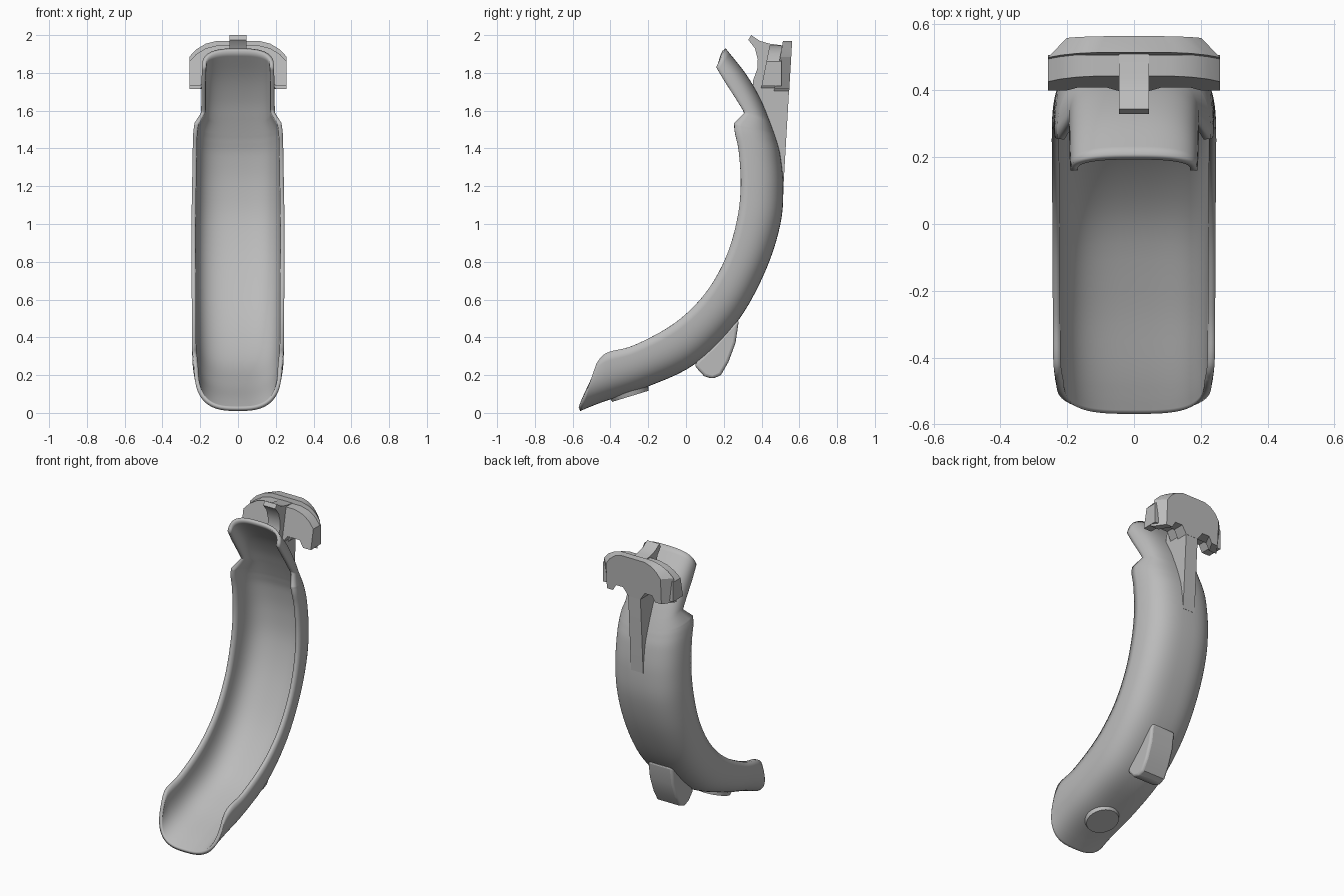
import bpy, bmesh, math
from mathutils import Vector, Matrix

cube = bpy.data.objects.get("Cube")
if cube:
    bpy.data.objects.remove(cube, do_unlink=True)

grey = bpy.data.materials.new("plain grey")
grey.use_nodes = True
grey.diffuse_color = (0.5, 0.5, 0.5, 1)
grey.node_tree.nodes["Principled BSDF"].inputs["Base Color"].default_value = (0.5, 0.5, 0.5, 1)


def finish(name, bm, angle=30, fix_normals=True):
    if fix_normals:
        bmesh.ops.recalc_face_normals(bm, faces=bm.faces)
    mesh = bpy.data.meshes.new(name)
    bm.to_mesh(mesh)
    bm.free()
    mesh.materials.append(grey)
    obj = bpy.data.objects.new(name, mesh)
    bpy.context.collection.objects.link(obj)
    bpy.ops.object.select_all(action='DESELECT')
    obj.select_set(True)
    bpy.context.view_layer.objects.active = obj
    bpy.ops.object.shade_smooth_by_angle(angle=math.radians(angle))
    return obj


def bridge(name, ring_a, ring_b):
    """Solid between two matching outlines."""
    bm = bmesh.new()
    a = [bm.verts.new(p) for p in ring_a]
    b = [bm.verts.new(p) for p in ring_b]
    bm.faces.new(a)
    bm.faces.new(b[::-1])
    for i in range(len(a)):
        k = (i + 1) % len(a)
        bm.faces.new((a[i], b[i], b[k], a[k]))
    return finish(name, bm)


def side_plate(name, outline, half):
    return bridge(name, [(-half, y, z) for y, z in outline],
                  [(half, y, z) for y, z in outline])


def smooth_chain(points, steps):
    """Catmull-Rom interpolation of the section list."""
    pts = [Vector(p) for p in points]
    pts = [2 * pts[0] - pts[1]] + pts + [2 * pts[-1] - pts[-2]]
    out = []
    for a, b, c, d in zip(pts, pts[1:], pts[2:], pts[3:]):
        for s in range(steps):
            t = s / steps
            out.append(0.5 * (2 * b + (c - a) * t + (2 * a - 5 * b + 4 * c - d) * t ** 2
                              + (3 * b - a - 3 * c + d) * t ** 3))
    return out + [pts[-2]]


# Curved channel: spine y, spine z, rim y, rim z, half width
lower = [(-.56, .01, -.475, .26, .232), (-.50, .035, -.445, .30, .238),
         (-.42, .065, -.40, .325, .242), (-.20, .14, -.27, .36, .243),
         (.05, .26, -.06, .475, .244), (.27, .48, .10, .63, .245),
         (.42, .75, .21, .82, .246), (.50, 1.0, .27, 1.02, .246),
         (.515, 1.2, .29, 1.2, .243), (.50, 1.36, .28, 1.38, .24),
         (.48, 1.44, .26, 1.48, .237), (.465, 1.485, .255, 1.535, .23)]
upper = [(.445, 1.54, .31, 1.59, .195), (.395, 1.66, .26, 1.67, .194),
         (.32, 1.79, .205, 1.755, .193), (.21, 1.93, .16, 1.83, .19)]
sections = smooth_chain(lower, 5) + smooth_chain(upper, 5)

bm = bmesh.new()
rows, segs, power = [], 36, 0.7
for sec in sections:
    by, bz, ry, rz, w = sec
    row = []
    for j in range(segs + 1):
        a = math.pi * (j / segs - 0.5)
        x = math.copysign(abs(math.sin(a)) ** power, a) * w
        d = max(math.cos(a), 0) ** power
        row.append(bm.verts.new((x, ry + (by - ry) * d, rz + (bz - rz) * d)))
    rows.append(row)
for r, s in zip(rows, rows[1:]):
    for j in range(segs):
        bm.faces.new((r[j], s[j], s[j + 1], r[j + 1]))
channel = finish("curved_channel", bm, 35, False)
wall = channel.modifiers.new("wall", 'SOLIDIFY')
wall.thickness = 0.022
wall.offset = -1

# Hooked stem running down the back
side_plate("hooked_stem", [(.33, 1.975), (.345, 2), (.39, 1.97), (.44, 1.955), (.55, 1.94),
                           (.545, 1.7), (.516, 1.2), (.502, 1.2), (.485, 1.38), (.435, 1.53),
                           (.355, 1.71), (.355, 1.76), (.377, 1.82), (.38, 1.87), (.365, 1.93)], .045)

# Arched crossbar in two layers
half_arch = [(.045, 1.72), (.08, 1.77), (.17, 1.77), (.2, 1.73), (.258, 1.73),
             (.258, 1.86), (.22, 1.9), (.17, 1.93), (.11, 1.945)]
arch = half_arch + [(-x, z) for x, z in reversed(half_arch)]
bridge("crossbar_front", [(x, .4 + (z - 1.73) * .2, z) for x, z in arch],
       [(x, .506, z) for x, z in arch])
raised = [(x, z + (.025 if z > 1.8 else -.015)) for x, z in arch]
bridge("crossbar_back", [(x, .465 + (z - 1.7) * .18, z) for x, z in raised],
       [(x * (.78 if abs(x) > .1 else 1), .546 + (z - 1.7) * .06, z) for x, z in raised])

# Rounded lug low on the back
lug = side_plate("rear_lug", [(.06, .275), (.045, .25), (.095, .195), (.14, .18), (.185, .2),
                              (.225, .27), (.262, .37), (.28, .49), (.25, .47), (.15, .36)], .09)
bevel = lug.modifiers.new("soft_edges", 'BEVEL')
bevel.width = .018
bevel.segments = 3
bevel.limit_method = 'ANGLE'
bevel.angle_limit = math.radians(40)

# Flat round pad under the front end
bm = bmesh.new()
bmesh.ops.create_cone(bm, cap_ends=True, segments=40, radius1=.1, radius2=.11, depth=.034)
bmesh.ops.transform(bm, verts=bm.verts, matrix=Matrix.Translation((0, -.3, .104))
                    @ Matrix.Rotation(math.radians(17), 4, 'X'))
finish("under_pad", bm)
